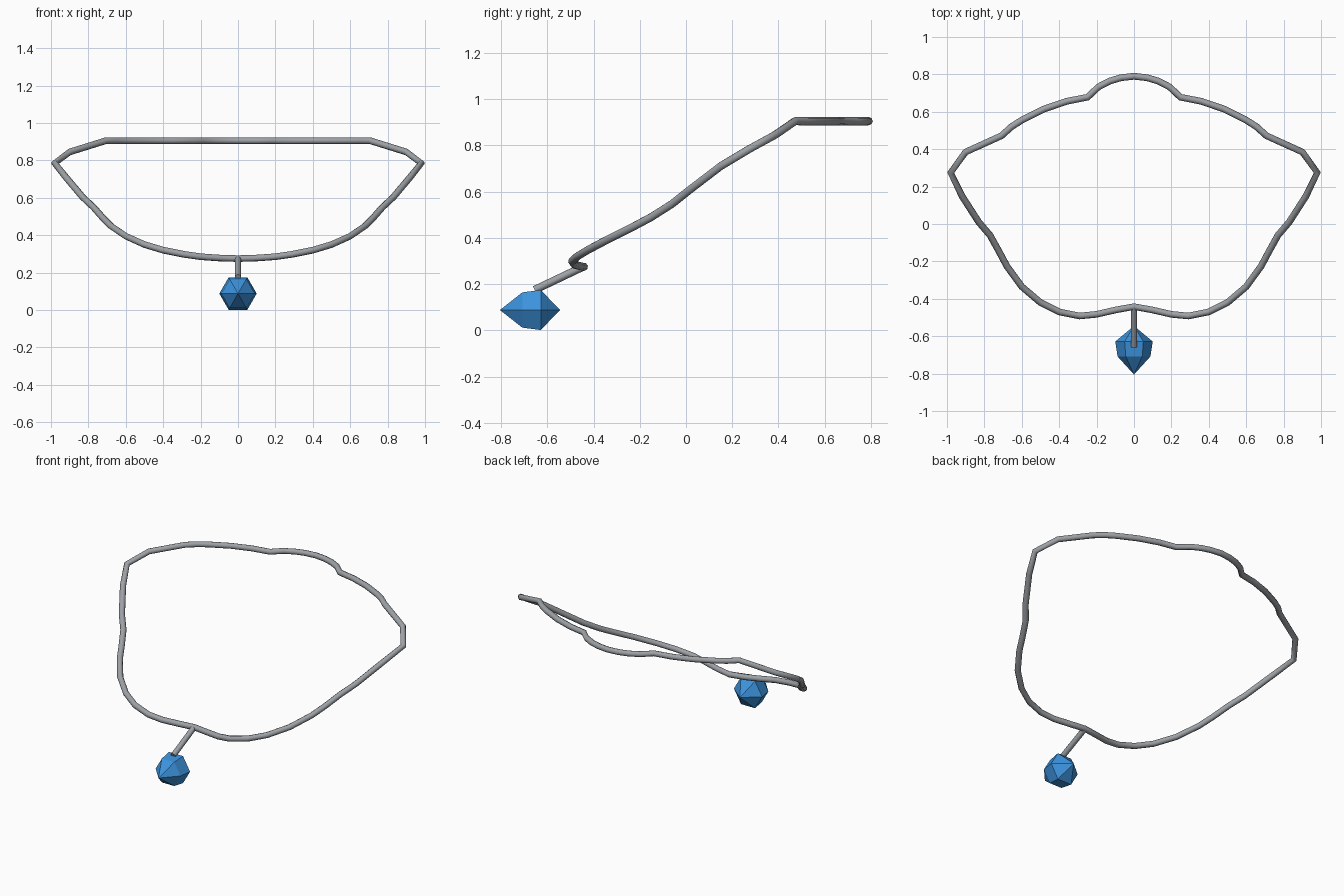
import bpy, bmesh, math

if "Cube" in bpy.data.objects:
    bpy.data.objects.remove(bpy.data.objects["Cube"])


def material(name, rgb):
    m = bpy.data.materials.new(name)
    m.diffuse_color = (*rgb, 1)
    m.use_nodes = True
    m.node_tree.nodes["Principled BSDF"].inputs["Base Color"].default_value = m.diffuse_color
    return m


silver = material("silver grey", (0.34, 0.36, 0.38))
blue = material("gem blue", (0.045, 0.29, 0.72))


def tube(name, pts, radius, cyclic=False):
    """Round wire through the given points, as a mesh."""
    cu = bpy.data.curves.new(name, 'CURVE')
    cu.dimensions = '3D'
    cu.bevel_depth = radius
    cu.bevel_resolution = 2
    cu.use_fill_caps = not cyclic
    sp = cu.splines.new('POLY')
    sp.points.add(len(pts) - 1)
    for p, co in zip(sp.points, pts):
        p.co = (*co, 1)
    sp.use_cyclic_u = cyclic
    sp.use_smooth = True
    ob = bpy.data.objects.new(name, cu)
    bpy.context.collection.objects.link(ob)
    cu.materials.append(silver)
    bpy.ops.object.select_all(action='DESELECT')
    ob.select_set(True)
    bpy.context.view_layer.objects.active = ob
    bpy.ops.object.convert(target='MESH')
    bpy.ops.object.shade_smooth_by_angle(angle=math.radians(50))


# Necklace band: right half from the back centre to the front centre, mirrored
B = 0.905
half = [(0, .79, B), (.07, .782, B), (.13, .764, B), (.19, .733, B), (.248, .678, B),
        (.36, .656, B), (.48, .615, B), (.6, .555, B), (.655, .52, B), (.708, .472, B),
        (.9, .385, .845), (.98, .275, .785),
        (.92, .15, .71), (.83, .01, .603), (.77, -.06, .547), (.72, -.15, .49),
        (.68, -.225, .45), (.6, -.335, .395), (.5, -.42, .35), (.4, -.47, .32),
        (.29, -.492, .298), (.2, -.483, .285), (.1, -.46, .278), (0, -.442, .275)]
loop = half + [(-x, y, z) for x, y, z in half[-2:0:-1]]
tube("necklace_band", loop, .018, cyclic=True)

# Pendant stem
tube("pendant_stem", [(0, -.445, .275), (0, -.655, .175)], .017)

# Faceted gem: two hexagonal rings between pointed ends, lying along y
bm = bmesh.new()
C = 0.088


def ring(y, r):
    return [bm.verts.new((r * math.cos(i * math.pi / 3), y, C + r * math.sin(i * math.pi / 3)))
            for i in range(6)]


tip = bm.verts.new((0, -.805, C))
front, back = ring(-.708, .088), ring(-.628, .1)
end = bm.verts.new((0, -.545, C))
for i in range(6):
    j = (i + 1) % 6
    bm.faces.new((tip, front[i], front[j]))
    bm.faces.new((front[i], back[i], back[j], front[j]))
    bm.faces.new((back[i], end, back[j]))
bmesh.ops.recalc_face_normals(bm, faces=bm.faces)
me = bpy.data.meshes.new("pendant_gem")
bm.to_mesh(me)
bm.free()
me.materials.append(blue)
bpy.context.collection.objects.link(bpy.data.objects.new("pendant_gem", me))
